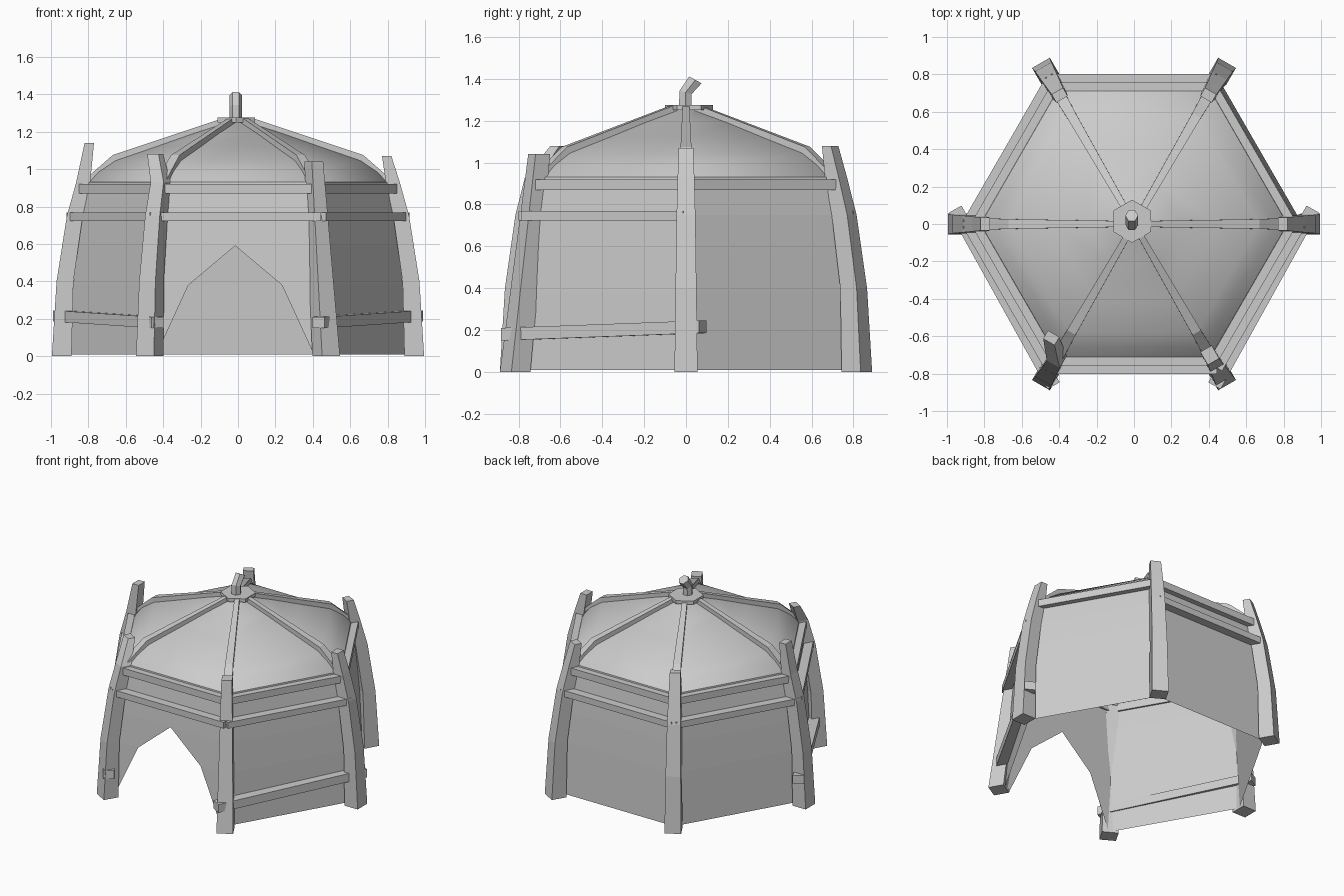
import bpy, bmesh
from math import cos, sin, radians
from mathutils import Vector

cube = bpy.data.objects.get("Cube")
if cube:
    bpy.data.objects.remove(cube)

grey = bpy.data.materials.new("plain_grey")
grey.use_nodes = True
grey.diffuse_color = (0.6, 0.6, 0.6, 1)
grey.node_tree.nodes["Principled BSDF"].inputs["Base Color"].default_value = (0.6, 0.6, 0.6, 1)


def build(name, rings, closed=True, caps=True, smooth=False):
    """Skin a list of equal-length point rings into one object."""
    bm = bmesh.new()
    rows = [[bm.verts.new(p) for p in ring] for ring in rings]
    n = len(rows[0])
    for a, b in zip(rows, rows[1:]):
        for i in range(n if closed else n - 1):
            j = (i + 1) % n
            bm.faces.new((a[i], a[j], b[j], b[i]))
    if caps:
        bm.faces.new(rows[0])
        bm.faces.new(rows[-1])
    bmesh.ops.remove_doubles(bm, verts=bm.verts, dist=0.0001)
    bmesh.ops.recalc_face_normals(bm, faces=bm.faces)
    for f in bm.faces:
        f.smooth = smooth
    mesh = bpy.data.meshes.new(name)
    bm.to_mesh(mesh)
    bm.free()
    mesh.materials.append(grey)
    obj = bpy.data.objects.new(name, mesh)
    bpy.context.collection.objects.link(obj)
    return obj


def polar(r, deg, z):
    return Vector((r * cos(radians(deg)), r * sin(radians(deg)), z))


def side_dir(deg):
    return polar(1, deg + 90, 0)


def beam(name, p, q, thick, height):
    """Rectangular bar from p to q with upright sides."""
    p, q = Vector(p), Vector(q)
    out = (q - p).cross(Vector((0, 0, 1))).normalized() * thick / 2
    up = Vector((0, 0, height / 2))
    return build(name, [[c - out - up, c + out - up, c + out + up, c - out + up] for c in (p, q)])


# Wall profile: corner radius against height
WALL = [(0.90, 0.01), (0.88, 0.38), (0.865, 0.59), (0.85, 0.75), (0.82, 0.93)]
APOTHEM = cos(radians(30))

# Five plain wall panels, left open at the front
build("wall_panels", [[polar(r, a, z) for a in range(-60, 241, 60)] for r, z in WALL],
      closed=False, caps=False)

# Front wall halves around the pointed doorway
DOOR = [0.42, 0.25, 0, 0, 0]
for label, s in (("left", 1), ("right", -1)):
    build("front_wall_" + label,
          [[(s * d - 0.015, -r * APOTHEM, z), (s * r / 2, -r * APOTHEM, z)]
           for d, (r, z) in zip(DOOR, WALL)], closed=False, caps=False)

# Domed fabric roof
ROOF = [(0.82, 0.925), (0.76, 0.985), (0.67, 1.045), (0.45, 1.12), (0.25, 1.19), (0.06, 1.25)]
build("roof", [[polar(r, a, z) for a in range(0, 360, 60)] for r, z in ROOF],
      caps=False, smooth=True)

# Corner posts: inner radius, outer radius, height, half width
POST = [(0.89, 0.995, 0, 0.055), (0.88, 0.97, 0.4, 0.05),
        (0.83, 0.915, 0.75, 0.045), (0.79, 0.865, 0.93, 0.04)]


def post(name, deg, top, straight=False, shift=(0, 0, 0)):
    sections = POST[:1] if straight else POST
    sections = sections + [(0.77, 0.85 if straight else 0.82, top, 0.035)]
    rings = []
    for inner, outer, z, w in sections:
        move = Vector(shift) if z == top else Vector()
        t = side_dir(deg) * w
        a, b = polar(inner, deg, z) + move, polar(outer, deg, z) + move
        rings.append([a - t, b - t, b + t, a + t])
    build(name, rings)


post("left_post", 0, 1.07)
post("back_left_post", 60, 1.08)
post("back_right_post", 120, 1.08)
post("right_post", 180, 1.14)
post("front_right_post", 240, 1.08, shift=(-0.045, 0.08, 0))
post("front_left_post", 300, 1.04, straight=True)

# Roof ribs along the six ridges: radius, height, half width
RIB = [(0.82, 0.92, 0.032), (0.66, 1.06, 0.026), (0.06, 1.26, 0.016)]
for k in range(6):
    rings = []
    for r, z, w in RIB:
        t = side_dir(60 * k) * w
        low, high = polar(r - 0.01, 60 * k, z - 0.025), polar(r + 0.01, 60 * k, z + 0.015)
        rings.append([low - t, high - t, high + t, low + t])
    build(f"roof_rib_{k}", rings)

# Horizontal rails; the back left panel has no middle rail
for k in range(6):
    a, b = 60 * k, 60 * k + 60
    beam(f"top_rail_{k}", polar(0.845, a, 0.895), polar(0.845, b, 0.895), 0.05, 0.05)
    if k != 0:
        beam(f"middle_rail_{k}", polar(0.89, a, 0.745), polar(0.89, b, 0.745), 0.06, 0.045)

# Low sloping rails beside the doorway
for label, s in (("left", 1), ("right", -1)):
    beam("low_rail_" + label, (s * 0.43, -0.865, 0.18), (s * 0.955, 0.08, 0.215), 0.075, 0.06)

# Hub plate and bent smoke pipe
HUB = Vector((-0.01, 0.015, 0))
build("hub_plate", [[HUB + polar(0.115, a, z) for a in range(30, 390, 60)] for z in (1.25, 1.275)])
PIPE = [(0, -0.015, 1.2, 0), (0, -0.012, 1.335, -0.25), (0, 0.035, 1.395, -0.55)]
rings = []
for x, y, z, lean in PIPE:
    ring = []
    for a in range(0, 360, 60):
        p = polar(0.034, a, z)
        ring.append(p + Vector((x - 0.012, y + 0.01, lean * p.y)))
    rings.append(ring)
build("smoke_pipe", rings)
